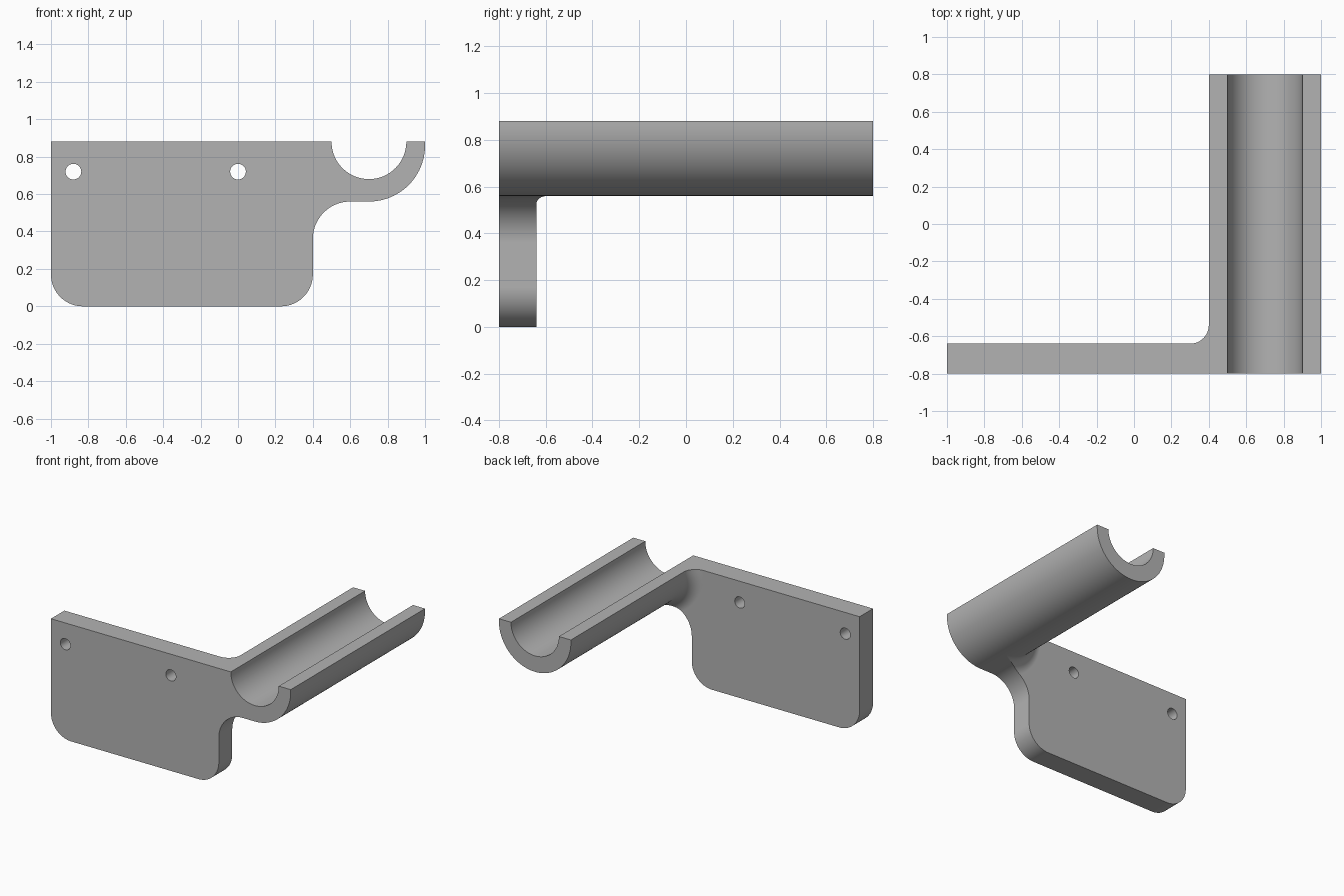
import bpy
import bmesh
from math import cos, sin, pi, radians, sqrt

if "Cube" in bpy.data.objects:
    bpy.data.objects.remove(bpy.data.objects["Cube"])

TOP, FRONT, BACK, PLATE_BACK = 0.88, -0.8, 0.8, -0.64
AXIS_X, ARC_Z, OUTER, INNER = 0.7, 0.86, 0.3, 0.2
FILLET = 0.1


def arc(cx, cz, r, a0, a1, n=24):
    """Points of an arc in the x-z plane, angles in degrees."""
    steps = [radians(a0 + (a1 - a0) * i / n) for i in range(n + 1)]
    return [(cx + r * cos(a), cz + r * sin(a)) for a in steps]


def loft(name, sections):
    """Closed solid through (y, outline) sections of equal point count."""
    bm = bmesh.new()
    rings = [[bm.verts.new((x, y, z)) for x, z in pts] for y, pts in sections]
    for a, b in zip(rings, rings[1:]):
        for i in range(len(a)):
            j = (i + 1) % len(a)
            bm.faces.new((a[i], a[j], b[j], b[i]))
    bm.faces.new(rings[0])
    bm.faces.new(rings[-1])
    bmesh.ops.recalc_face_normals(bm, faces=bm.faces)
    mesh = bpy.data.meshes.new(name)
    bm.to_mesh(mesh)
    bm.free()
    obj = bpy.data.objects.new(name, mesh)
    bpy.context.collection.objects.link(obj)
    return obj


def prism(name, pts, y0, y1):
    return loft(name, [(y0, pts), (y1, pts)])


def combine(target, tool, operation):
    """Apply a boolean and discard the tool."""
    mod = target.modifiers.new(operation.title(), "BOOLEAN")
    mod.operation, mod.object, mod.solver = operation, tool, "EXACT"
    bpy.context.view_layer.objects.active = target
    bpy.ops.object.modifier_apply(modifier=mod.name)
    bpy.data.objects.remove(tool)


# Mounting plate outline: rounded bottom corners, concave neck to the cradle
corner, neck = 0.17, 0.2
plate_outline = ([(-1, TOP)]
                 + arc(-1 + corner, corner, corner, 180, 270)
                 + arc(0.4 - corner, corner, corner, 270, 360)
                 + arc(0.6, 0.36, neck, 180, 90)
                 + [(AXIS_X, 0.56), (AXIS_X, TOP)])
bracket = prism("cradle_bracket", plate_outline, FRONT, PLATE_BACK)

# Flared fillet where the cradle leaves the plate, trimmed to the plate outline
def flare_section(d):
    return ([(AXIS_X, TOP), (AXIS_X - OUTER - d, TOP)]
            + arc(AXIS_X, ARC_Z, OUTER + d, 180, 270))


sections = [(PLATE_BACK - 0.06, flare_section(FILLET))]
for i in range(13):
    a = pi / 2 * i / 12
    sections.append((PLATE_BACK + FILLET * (1 - cos(a)),
                     flare_section(FILLET * (1 - sin(a)))))
flare = loft("flare", sections)
combine(flare, prism("flare_trim", plate_outline, FRONT, 0), "INTERSECT")

# Long half-round cradle
cradle_outline = [(AXIS_X - OUTER, TOP)] + arc(AXIS_X, ARC_Z, OUTER, 180, 360, 48) + [(AXIS_X + OUTER, TOP)]
combine(bracket, prism("cradle", cradle_outline, FRONT, BACK), "UNION")
combine(bracket, flare, "UNION")

# Round channel along the cradle and two screw holes
channel = arc(AXIS_X, TOP, INNER, 0, 360, 96)[:-1]
combine(bracket, prism("channel", channel, FRONT - 0.1, BACK + 0.1), "DIFFERENCE")
for x in (-0.88, 0):
    hole = arc(x, 0.72, 0.042, 0, 360, 32)[:-1]
    combine(bracket, prism("screw_hole", hole, FRONT - 0.1, PLATE_BACK + 0.1), "DIFFERENCE")

# Plain grey finish
grey = bpy.data.materials.new("plain grey")
grey.use_nodes = True
colour = (0.45, 0.45, 0.45, 1)
grey.diffuse_color = colour
grey.node_tree.nodes["Principled BSDF"].inputs["Base Color"].default_value = colour
bracket.data.materials.clear()
bracket.data.materials.append(grey)

# Smooth curves with flat faces kept flat
bpy.ops.object.select_all(action="DESELECT")
bracket.select_set(True)
bpy.context.view_layer.objects.active = bracket
bpy.ops.object.shade_smooth_by_angle(angle=radians(30))
weighted = bracket.modifiers.new("Weighted normals", "WEIGHTED_NORMAL")
weighted.keep_sharp = True
